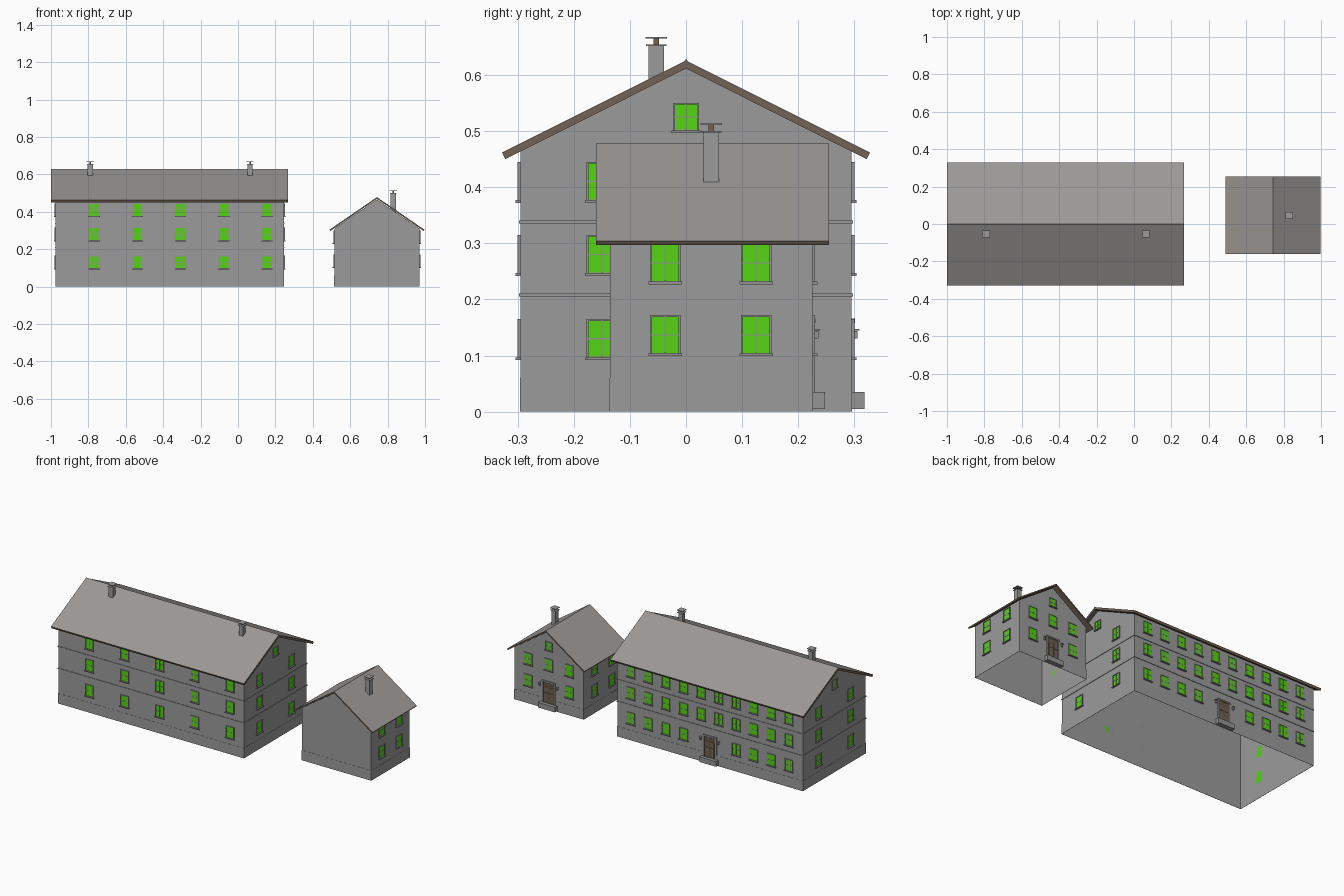
import bpy, bmesh
from mathutils import Vector

cube = bpy.data.objects.get("Cube")
if cube:
    bpy.data.objects.remove(cube, do_unlink=True)


def material(name, color):
    m = bpy.data.materials.new(name)
    m.use_nodes = True
    m.diffuse_color = (*color, 1)
    m.node_tree.nodes["Principled BSDF"].inputs["Base Color"].default_value = (*color, 1)
    return m


WALL = material("plaster_grey", (0.33, 0.33, 0.33))
TILE = material("roof_grey", (0.33, 0.315, 0.305))
WOOD = material("timber_brown", (0.17, 0.125, 0.09))
PANE = material("window_green", (0.09, 0.66, 0.006))
TRIM = material("trim_grey", (0.3, 0.3, 0.3))
DOOR = material("door_brown", (0.13, 0.095, 0.06))


def finish(name, bm, mats):
    bmesh.ops.recalc_face_normals(bm, faces=bm.faces)
    mesh = bpy.data.meshes.new(name)
    bm.to_mesh(mesh)
    bm.free()
    for m in mats:
        mesh.materials.append(m)
    ob = bpy.data.objects.new(name, mesh)
    bpy.context.collection.objects.link(ob)
    return ob


def add_box(bm, center, size, slot=0):
    verts = bmesh.ops.create_cube(bm, size=1)["verts"]
    for v in verts:
        v.co = Vector(center) + Vector(a * b for a, b in zip(v.co, size))
    for f in {f for v in verts for f in v.link_faces}:
        f.material_index = slot


def prism(name, profile, start, end, along_x, mats, open_edges=()):
    """Extrude an (across, z) profile along x or y, leaving listed sides open."""
    bm = bmesh.new()
    rings = [[bm.verts.new((v, u, z) if along_x else (u, v, z)) for u, z in profile]
             for v in (start, end)]
    for r in rings:
        bm.faces.new(r)
    n = len(profile)
    for i in range(n):
        if i not in open_edges:
            j = (i + 1) % n
            bm.faces.new((rings[0][i], rings[0][j], rings[1][j], rings[1][i]))
    return finish(name, bm, mats)


class Facade:
    """Places boxes on one wall: t runs along it, n out of it."""

    def __init__(self, bm, axis, plane, sign):
        self.bm, self.axis, self.plane, self.sign = bm, axis, plane, sign

    def box(self, t, z, w, h, near, far, slot):
        n = self.plane + self.sign * (near + far) / 2
        d = far - near
        if self.axis == "x":
            add_box(self.bm, (n, t, z), (d, w, h), slot)
        else:
            add_box(self.bm, (t, n, z), (w, d, h), slot)

    def window(self, t, z, w=0.048, h=0.064):
        e = 0.003
        self.box(t, z, w, h, 0, 0.002, 1)
        for s in (-1, 1):
            self.box(t + s * (w + e) / 2, z, e, h + 2 * e, 0, 0.005, 0)
        self.box(t, z + (h + e) / 2, w, e, 0, 0.005, 0)
        self.box(t, z, 0.002, h, 0, 0.003, 0)
        self.box(t, z, w, 0.002, 0, 0.003, 0)
        self.box(t, z - h / 2 - 0.0035, w + 0.012, 0.005, 0, 0.009, 0)

    def door(self, t):
        self.box(t, 0.095, 0.072, 0.12, 0, 0.002, 2)
        for s in (-1, 1):
            self.box(t + s * 0.04, 0.1, 0.008, 0.132, 0, 0.005, 0)
            for z, h in ((0.07, 0.05), (0.115, 0.028)):
                self.box(t + s * 0.017, z, 0.024, h, 0, 0.004, 3)
            # wall lamps beside the door
            self.box(t + s * 0.058, 0.137, 0.008, 0.014, 0.003, 0.011, 0)
            self.box(t + s * 0.058, 0.146, 0.012, 0.003, 0, 0.014, 0)
        self.box(t, 0.162, 0.088, 0.008, 0, 0.006, 0)
        # stone step
        self.box(t, 0.02, 0.11, 0.03, 0, 0.023, 0)


def roof(name, mid, half, eave, ridge, thick, drop, start, end, along_x):
    profile = [(mid - half, eave), (mid, ridge), (mid + half, eave),
               (mid + half - drop, eave - thick), (mid, ridge - thick * 1.2),
               (mid - half + drop, eave - thick)]
    ob = prism(name, profile, start, end, along_x, [WOOD, TILE])
    for p in ob.data.polygons:
        p.material_index = int(p.normal.z > 0.3)


def courses(name, x0, x1, y0, y1, levels):
    """Thin bands that wrap the four walls at given heights."""
    bm = bmesh.new()
    cx, cy, w, d = (x0 + x1) / 2, (y0 + y1) / 2, x1 - x0, y1 - y0
    for z, h, out in levels:
        for y, s in ((y0, -1), (y1, 1)):
            add_box(bm, (cx, y + s * out / 2, z), (w + 2 * out, out, h))
        for x, s in ((x0, -1), (x1, 1)):
            add_box(bm, (x + s * out / 2, cy, z), (out, d, h))
    finish(name, bm, [WALL])


def chimney(name, x, y, bottom, top):
    bm = bmesh.new()
    add_box(bm, (x, y, (bottom + top) / 2), (0.027, 0.027, top - bottom))
    add_box(bm, (x, y, top + 0.001), (0.036, 0.036, 0.003))
    add_box(bm, (x, y, top + 0.008), (0.009, 0.009, 0.012), 1)
    add_box(bm, (x, y, top + 0.0145), (0.038, 0.038, 0.003))
    finish(name, bm, [WALL, WOOD])


FITTINGS = [TRIM, PANE, DOOR, WOOD]

# Long house: walls, roof and ridge cap
X0, X1, Y = -0.975, 0.245, 0.295
prism("long_house_walls", [(-Y, 0), (-Y, 0.466), (0, 0.612), (Y, 0.466), (Y, 0)],
      X0, X1, True, [WALL], (1, 2, 4))
roof("long_house_roof", 0, 0.328, 0.462, 0.626, 0.012, 0.006, -1, 0.268, True)
prism("long_house_ridge_cap", [(-0.006, 0.621), (0, 0.629), (0.006, 0.621)],
      -1, 0.268, True, [TILE])
courses("long_house_bands", X0, X1, -Y, Y,
        [(0.03, 0.06, 0.001), (0.208, 0.006, 0.003), (0.338, 0.006, 0.003)])

# Long house: windows and door
bm = bmesh.new()
front, back = Facade(bm, "y", -Y, -1), Facade(bm, "y", Y, 1)
rows = (0.13, 0.28, 0.41)
columns = [0.155 - 0.1155 * i for i in range(10)]
for z in rows:
    for i, x in enumerate(columns):
        if i % 2 == 0:
            front.window(x, z)
        if z != rows[0] or i not in (4, 5):
            back.window(x, z)
    for plane, sign in ((X0, -1), (X1, 1)):
        for y in (-0.15, 0.15):
            Facade(bm, "x", plane, sign).window(y, z)
for plane, sign in ((X0, -1), (X1, 1)):
    Facade(bm, "x", plane, sign).window(0, 0.525, 0.04, 0.045)
back.door(-0.365)
finish("long_house_windows_and_door", bm, FITTINGS)

for label, x in (("left", 0.065), ("right", -0.79)):
    chimney("long_house_chimney_" + label, x, -0.053, 0.58, 0.652)

# Small house: walls and roof
MID, SX0, SX1, SY0, SY1 = 0.743, 0.515, 0.97, -0.135, 0.225
prism("small_house_walls",
      [(SX0, 0), (SX0, 0.31), (MID, 0.466), (SX1, 0.31), (SX1, 0)],
      SY0, SY1, False, [WALL], (1, 2, 4))
roof("small_house_roof", MID, 0.254, 0.304, 0.478, 0.007, 0.004, -0.16, 0.255, False)
courses("small_house_plinth", SX0, SX1, SY0, SY1, [(0.03, 0.06, 0.001)])

# Small house: windows and door
bm = bmesh.new()
back = Facade(bm, "y", SY1, 1)
for z in (0.137, 0.265):
    for s in (-1, 1):
        back.window(MID + s * 0.135, z)
    for plane, sign in ((SX0, -1), (SX1, 1)):
        for y in (-0.037, 0.125):
            Facade(bm, "x", plane, sign).window(y, z)
back.window(MID, 0.265)
back.window(MID, 0.375, 0.04, 0.045)
back.door(MID)
finish("small_house_windows_and_door", bm, FITTINGS)

chimney("small_house_chimney", 0.83, 0.045, 0.39, 0.498)
